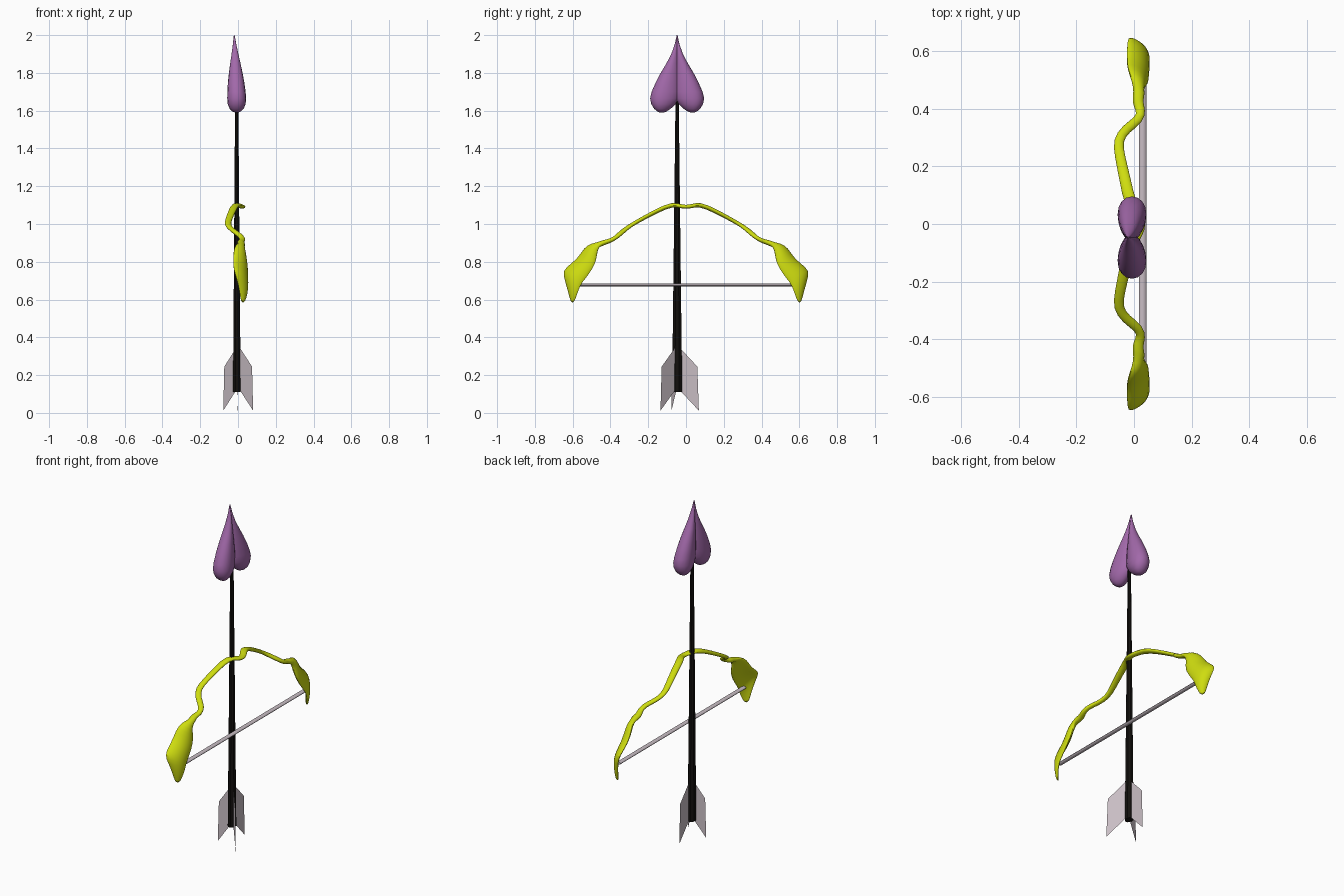
import bpy, bmesh, math
from mathutils import Vector as V

if "Cube" in bpy.data.objects:
    bpy.data.objects.remove(bpy.data.objects["Cube"])


def material(name, rgb):
    m = bpy.data.materials.new(name)
    m.diffuse_color = (*rgb, 1)
    m.use_nodes = True
    m.node_tree.nodes["Principled BSDF"].inputs["Base Color"].default_value = m.diffuse_color
    return m


YELLOW = material("yellow", (0.62, 0.72, 0.005))
PURPLE = material("purple", (0.36, 0.14, 0.40))
GREY = material("pale grey", (0.58, 0.51, 0.55))
BLACK = material("black", (0.006, 0.005, 0.004))


def finish(name, bm, mat, loc=(0, 0, 0), smooth=None, mirror=False, merge=False, subsurf=0):
    me = bpy.data.meshes.new(name)
    bm.to_mesh(me)
    bm.free()
    me.materials.append(mat)
    ob = bpy.data.objects.new(name, me)
    ob.location = loc
    bpy.context.collection.objects.link(ob)
    if mirror:
        mod = ob.modifiers.new("mirror", 'MIRROR')
        mod.use_axis = (False, True, False)
        mod.use_mirror_merge = merge
    if subsurf:
        mod = ob.modifiers.new("smooth", 'SUBSURF')
        mod.levels = mod.render_levels = subsurf
    if smooth:
        bpy.ops.object.select_all(action='DESELECT')
        ob.select_set(True)
        bpy.context.view_layer.objects.active = ob
        bpy.ops.object.shade_smooth_by_angle(angle=math.radians(smooth))
    return ob


def loft(rings, cap_start=True):
    """Skin a list of equal-length rings and close the ends."""
    bm = bmesh.new()
    rows = [[bm.verts.new(p) for p in r] for r in rings]
    n = len(rows[0])
    for a, b in zip(rows, rows[1:]):
        for i in range(n):
            j = (i + 1) % n
            bm.faces.new((a[i], a[j], b[j], b[i]))
    if cap_start:
        bm.faces.new(rows[0][::-1])
    bm.faces.new(rows[-1])
    bmesh.ops.recalc_face_normals(bm, faces=bm.faces)
    return bm


def turn(n, start=0.0):
    return [start + 2 * math.pi * i / n for i in range(n)]


AXIS_Y = -0.047

# Heart-shaped arrow head: one lobe, mirrored
# (height, inner edge, outer edge, half thickness, x centre)
lobe = [(2.0, -.001, .002, .002, -.020), (1.95, -.002, .013, .010, -.018),
        (1.90, -.004, .031, .019, -.016), (1.85, -.006, .057, .029, -.014),
        (1.80, -.009, .087, .038, -.012), (1.75, -.011, .113, .046, -.010),
        (1.70, -.012, .135, .051, -.008), (1.665, -.010, .143, .053, -.007),
        (1.635, .008, .137, .050, -.007), (1.61, .034, .122, .039, -.007),
        (1.596, .055, .105, .024, -.007), (1.59, .072, .092, .008, -.007)]
rings = []
for z, yi, yo, t, xc in lobe:
    ring = []
    for a in turn(18):
        c, s = math.cos(a), math.sin(a)
        y = (yi + yo) / 2 + (yo - yi) / 2 * c
        ring.append((xc + t * s * (0.93 + 0.17 * c), y, z))
    rings.append(ring)
finish("arrow_head", loft(rings), PURPLE, (0, AXIS_Y, 0), smooth=60, mirror=True)

# Tapered shaft
rings = [[(x + rx * math.cos(a), AXIS_Y + ry * math.sin(a), z) for a in turn(8, math.pi / 8)]
         for z, x, rx, ry in ((.11, -.006, .022, .029), (1.68, -.007, .009, .009))]
finish("shaft", loft(rings), BLACK)

# Three flat flight vanes around the lower shaft
for i, (dx, dy) in enumerate(((.080, -.088), (-.078, -.030), (-.004, .115))):
    bm = bmesh.new()
    prof = ((.0, .36), (.93, .245), (1.0, .012), (.08, .125))
    bm.faces.new([bm.verts.new((dx * r, AXIS_Y + dy * r, z)) for r, z in prof])
    finish(f"vane_{i + 1}", bm, GREY)

# Bow limb: wavy thin grip section (centre, half width, half thickness)
grip = [((.024, 0, 1.09), .018, .010), ((.015, .03, 1.094), .018, .010),
        ((-.014, .07, 1.106), .020, .012), ((-.030, .15, 1.072), .019, .011),
        ((-.050, .24, 1.023), .017, .010), ((-.057, .29, .995), .017, .010),
        ((-.030, .33, .966), .016, .011), ((.020, .363, .935), .016, .011),
        ((.025, .395, .913), .016, .011), ((.010, .425, .905), .018, .012),
        ((.020, .458, .893), .020, .015)]
# Broad curled tip (upper edge, lower edge, half thickness)
tip = [((-.003, .503, .900), (.030, .470, .862), .016),
       ((-.018, .542, .875), (.045, .476, .810), .016),
       ((-.021, .570, .828), (.052, .492, .772), .015),
       ((-.021, .612, .792), (.055, .518, .732), .014),
       ((-.017, .658, .757), (.056, .545, .698), .012),
       ((-.003, .647, .710), (.056, .562, .672), .011),
       ((.010, .628, .650), (.052, .576, .632), .009),
       ((.016, .608, .580), (.036, .594, .582), .006)]
mids = [V(c) for c, _, _ in grip] + [(V(a) + V(b)) / 2 for a, b, _ in tip]
rings = []
for k, c in enumerate(mids):
    tan = (mids[min(k + 1, len(mids) - 1)] - mids[max(k - 1, 0)]).normalized()
    if k == 0:
        tan = V((0, 1, 0))
    if k < len(grip):
        _, w, t = grip[k]
        half, bulge = V((-tan.y, tan.x, 0)).normalized() * w * 1.1, 0
    else:
        a, b, t = tip[k - len(grip)]
        half = (V(a) - V(b)) / 2 * 1.03
        bulge = half.length * 0.28
    nor = tan.cross(half).normalized()
    rings.append([c + half * math.cos(q) + nor * (t * 1.1 * math.sin(q) + bulge * (math.sin(q) ** 2 - .4))
                  for q in turn(10)])
finish("bow", loft(rings, cap_start=False), YELLOW, smooth=60, mirror=True, merge=True, subsurf=1)

# Bow string
rings = [[(.030 + .013 * math.cos(a), y, .678 + .008 * math.sin(a)) for a in turn(8)]
         for y in (-.585, .585)]
finish("bow_string", loft(rings), GREY, smooth=60)
